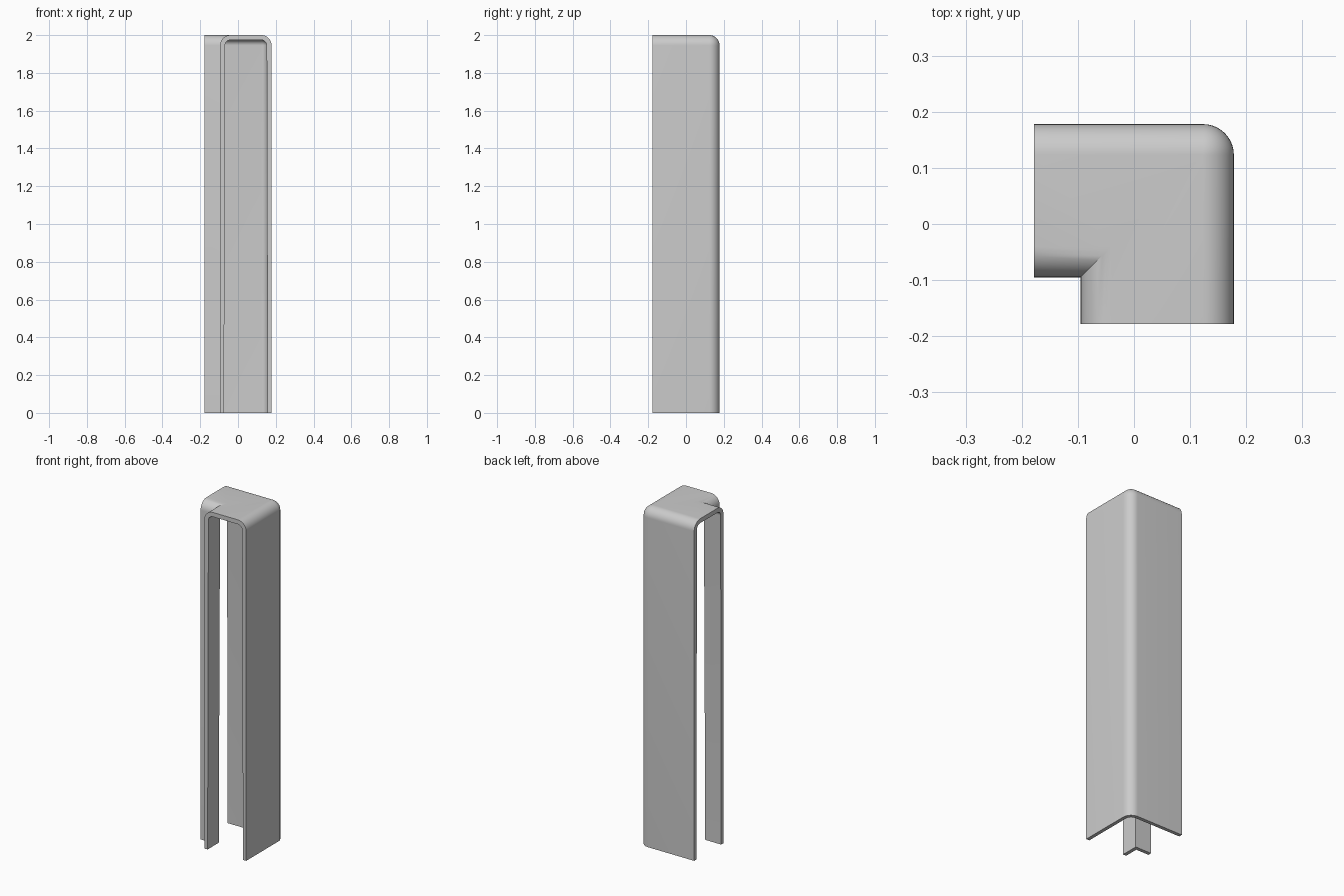
import bpy, bmesh
from math import sin, cos, pi, radians

if "Cube" in bpy.data.objects:
    bpy.data.objects.remove(bpy.data.objects["Cube"])

LO, HI, END, TOP = -0.095, 0.178, -0.178, 2.0   # arm sides, open ends, height
R, STEPS = 0.055, 10                            # outer rounding
T_TOP, T_FOOT = 0.026, 0.021                    # walls thin slightly to the foot
C = HI - R                                      # centre of the rounded outer corner


def arch(inset_top, inset_foot, r):
    """Inverted U from the low-side foot over the top to the high-side foot."""
    lo, hi, top = LO + inset_top, HI - inset_top, TOP - inset_top
    pts = [(LO + inset_foot, 0)]
    for cx, start in ((lo + r, pi), (hi - r, pi / 2)):
        for i in range(STEPS + 1):
            a = start - i * pi / 2 / STEPS
            pts.append((cx + r * cos(a), top - r + r * sin(a)))
    return pts + [(HI - inset_foot, 0)]


# Closed wall section: outside arch, then inside arch back again
profile = arch(0, 0, R) + arch(T_TOP, T_FOOT, R - T_TOP)[::-1]


def section(k):
    """One turn of the section round the bend, mitred on the inner side."""
    a = k * pi / 2 / STEPS
    out = []
    for d, z in profile:
        r = max(d - C, 0)
        m = min(d, C)
        out.append((m + r * cos(a), m + r * sin(a), z))
    return out


# Front opening, bend, left opening
rings = [[(d, END, z) for d, z in profile]]
rings += [section(k) for k in range(STEPS + 1)]
rings += [[(END, d, z) for d, z in profile]]

bm = bmesh.new()
vs = [[bm.verts.new(p) for p in ring] for ring in rings]
n = len(profile)
for a, b in zip(vs, vs[1:]):
    for i in range(n):
        j = (i + 1) % n
        bm.faces.new((a[i], a[j], b[j], b[i]))
bm.faces.new(vs[0])
bm.faces.new(vs[-1][::-1])
bmesh.ops.remove_doubles(bm, verts=bm.verts, dist=1e-5)
bmesh.ops.recalc_face_normals(bm, faces=bm.faces)

mesh = bpy.data.meshes.new("corner_cover")
bm.to_mesh(mesh)
bm.free()
cover = bpy.data.objects.new("corner_cover", mesh)
bpy.context.collection.objects.link(cover)
bpy.context.view_layer.objects.active = cover
cover.select_set(True)
bpy.ops.object.shade_smooth_by_angle(angle=radians(30))
